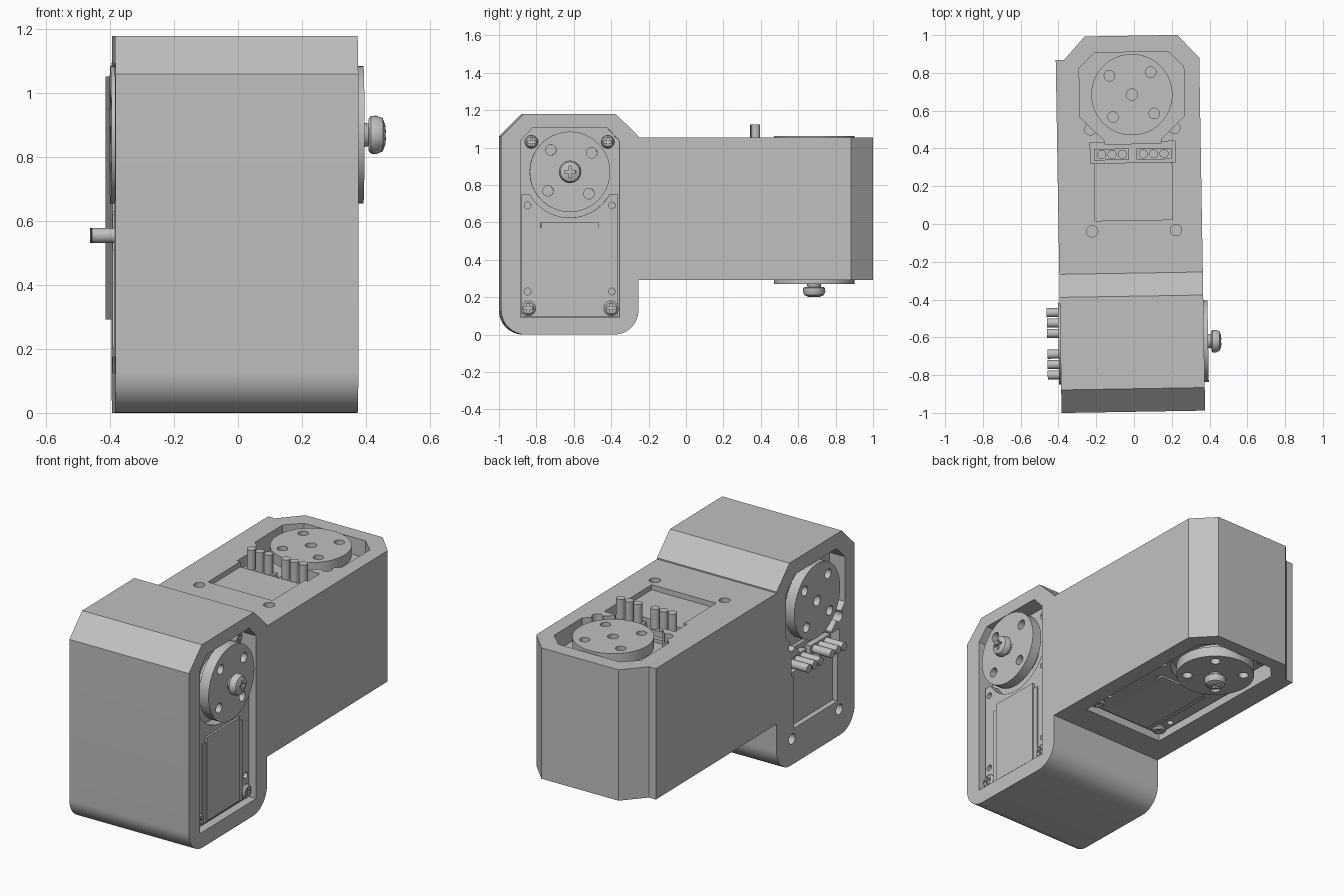
import bpy, bmesh
from math import pi, sin, cos, radians
from mathutils import Matrix, Vector

cube = bpy.data.objects.get("Cube")
if cube:
    bpy.data.objects.remove(cube, do_unlink=True)

grey = bpy.data.materials.new("light_grey")
grey.use_nodes = True
COLOUR = (0.53, 0.53, 0.53, 1)
grey.diffuse_color = COLOUR
grey.node_tree.nodes["Principled BSDF"].inputs["Base Color"].default_value = COLOUR

FACE = 0.38      # half depth of a housing
HORN_R = 0.215
TURN = Matrix.Rotation(radians(0.95), 4, "Z")


def finish(name, bm, frame):
    bmesh.ops.remove_doubles(bm, verts=bm.verts, dist=1e-5)
    bmesh.ops.recalc_face_normals(bm, faces=bm.faces)
    bm.transform(TURN @ frame)
    mesh = bpy.data.meshes.new(name)
    bm.to_mesh(mesh)
    bm.free()
    mesh.materials.append(grey)
    obj = bpy.data.objects.new(name, mesh)
    bpy.context.collection.objects.link(obj)
    return obj


def prism(name, frame, outlines, w0, w1):
    """Extrude flat outlines from depth w0 to depth w1."""
    bm = bmesh.new()
    for pts in outlines:
        low = [bm.verts.new((u, v, w0)) for u, v in pts]
        high = [bm.verts.new((u, v, w1)) for u, v in pts]
        bm.faces.new(low)
        bm.faces.new(high)
        for i in range(len(pts)):
            j = (i + 1) % len(pts)
            bm.faces.new((low[i], low[j], high[j], high[i]))
    return finish(name, bm, frame)


def lathe(name, frame, profile, centre=(0, 0), steps=32):
    bm = bmesh.new()
    verts = [bm.verts.new((centre[0] + r, centre[1], w)) for r, w in profile]
    edges = [bm.edges.new(pair) for pair in zip(verts, verts[1:])]
    bmesh.ops.spin(bm, geom=verts + edges, cent=(*centre, 0), axis=(0, 0, 1),
                   angle=2 * pi, steps=steps, use_duplicate=False)
    return finish(name, bm, frame)


def cut(target, *cutters):
    for cutter in cutters:
        mod = target.modifiers.new("cut", "BOOLEAN")
        mod.operation = "DIFFERENCE"
        mod.solver = "EXACT"
        mod.object = cutter
        bpy.context.view_layer.objects.active = target
        bpy.ops.object.modifier_apply(modifier=mod.name)
        bpy.data.objects.remove(cutter, do_unlink=True)


def arc(r, start, end, n, u=0, v=0):
    angles = [radians(start + (end - start) * i / n) for i in range(n + 1)]
    return [(u + r * cos(a), v + r * sin(a)) for a in angles]


def circle(r, u=0, v=0, n=24):
    return arc(r, 0, 360, n, u, v)[:-1]


def mirrored(half):
    return half + [(-u, v) for u, v in reversed(half)]


def box(u, v0, v1):
    return mirrored([(u, v0), (u, v1)])


def cross(size, u, v):
    a, b = size, size * 0.25
    quarter = [(a, -b), (a, b), (b, b)]
    pts = []
    for _ in range(4):
        pts += quarter
        quarter = [(-y, x) for x, y in quarter]
    return [(u + x, v + y) for x, y in pts]


def horn(name, frame, side, top, holes):
    """Round output plate on a hub, with four or five holes."""
    base = side * (top - 0.06)
    plate = prism(name, frame, [circle(HORN_R, n=64)], base, side * top)
    spots = [circle(0.028, *p) for p in arc(0.155, 41, 311, 3)] + holes
    cut(plate, prism("cutter", frame, spots, side * (top - 0.04), side * (top + 0.05)))
    prism(name + "_hub", frame, [circle(0.13, n=40)], side * 0.27, base)


def screw(name, frame, centre, r, base, height):
    head = lathe(name, frame, [(0, base), (r, base), (r, base + height * 0.5),
                               (r * 0.75, base + height * 0.9), (0, base + height)], centre)
    cut(head, prism("cutter", frame, [cross(r * 0.6, *centre)],
                    base + height * 0.55, base + height * 2))


def servo_module(tag, frame, outline):
    body = prism(tag + "_housing", frame, [outline], -FACE, FACE)

    # Pocket on the screw side
    well = mirrored([(0.265, -0.78), (0.265, 0.165), (0.2, 0.235)])
    cut(body, prism("cutter", frame, [well], FACE - 0.1, FACE + 0.1))

    # Pockets on the pin side: horn well, pin slot, label window, screw holes
    horn_well = mirrored([(0.15, -0.26), (0.15, -0.24), (0.277, -0.115),
                          (0.277, 0.145), (0.195, 0.225)])
    holes = [circle(0.03, u, v) for u in (-0.222, 0.222) for v in (-0.18, -0.72)]
    cut(body,
        prism("cutter", frame, [horn_well], -FACE - 0.1, -FACE + 0.1),
        prism("cutter", frame, [box(0.225, -0.36, -0.25)], -FACE - 0.1, -FACE + 0.08),
        prism("cutter", frame, [box(0.205, -0.665, -0.355)], -FACE - 0.1, -FACE + 0.03),
        prism("cutter", frame, holes, -FACE - 0.1, -FACE + 0.05))

    # Servo case cover with a round notch under the horn
    notch = arc(0.245, -30, -150, 24)
    deck = FACE - 0.04
    cover = prism(tag + "_servo_cover", frame,
                  [[(0.258, -0.773), (0.258, -0.1225)] + notch
                   + [(-0.258, -0.1225), (-0.258, -0.773)]], FACE - 0.11, deck)
    pips = [circle(0.018, u, v) for u in (-0.225, 0.225) for v in (-0.18, -0.64)]
    cut(cover, prism("cutter", frame, pips, deck - 0.03, deck + 0.05))
    prism(tag + "_cover_rib", frame, [box(0.185, -0.765, -0.3)], deck - 0.01, deck + 0.006)
    prism(tag + "_cover_panel", frame, [box(0.155, -0.755, -0.27)], deck - 0.01, deck + 0.012)

    # Case screws
    for u in (-0.222, 0.222):
        screw(tag + "_lower_screw", frame, (u, -0.73), 0.04, deck - 0.005, 0.025)
        screw(tag + "_upper_screw", frame, (u * 0.92, 0.16), 0.035, FACE - 0.1, 0.04)

    # Output horns and the centre screw
    horn(tag + "_drive_horn", frame, 1, FACE + 0.022, [])
    horn(tag + "_idle_horn", frame, -1, FACE + 0.01, [circle(0.03)])
    lathe(tag + "_screw_neck", frame, [(0, 0.395), (0.04, 0.395), (0.034, 0.425), (0, 0.425)])
    head = lathe(tag + "_centre_screw", frame,
                 [(0, 0.418), (0.05, 0.418), (0.059, 0.425), (0.06, 0.443),
                  (0.052, 0.462), (0.03, 0.471), (0, 0.473)])
    cut(head, prism("cutter", frame, [cross(0.03, 0, 0)], 0.455, 0.5))

    # Two plugs with three pins each
    prism(tag + "_pin_plugs", frame,
          [[(s * u, v) for u, v in ((0.02, -0.345), (0.205, -0.345), (0.205, -0.285), (0.02, -0.285))]
           for s in (-1, 1)], -FACE + 0.085, -FACE + 0.045)
    pins = [circle(0.024, s * u, -0.315, 20) for s in (-1, 1) for u in (0.055, 0.11, 0.165)]
    prism(tag + "_pins", frame, pins, -FACE + 0.085, -FACE - 0.07)


def axes(u, v, w, origin):
    m = Matrix((u, v, w)).transposed().to_4x4()
    m.translation = Vector(origin)
    return m


# Upright front module: chamfered top, rounded bottom
upright = mirrored(arc(0.13, -90, 0, 12, 0.237, -0.74) + [(0.367, 0.19), (0.245, 0.31)])
servo_module("front", axes((0, 1, 0), (0, 0, 1), (1, 0, 0), (-0.02, -0.627, 0.87)), upright)

# Lying rear module: chamfered end and a thicker wall on one side
lying = [(-0.36, -0.945), (-0.36, 0.19), (-0.245, 0.312), (0.245, 0.312),
         (0.355, 0.19), (0.4, 0.19), (0.4, -0.945)]
servo_module("rear", axes((-1, 0, 0), (0, 1, 0), (0, 0, -1), (0, 0.685, 0.6725)), lying)

# Smooth round surfaces, keep hard edges
bpy.ops.object.select_all(action="DESELECT")
for obj in bpy.context.collection.objects:
    if obj.type == "MESH" and grey.name in obj.data.materials:
        obj.select_set(True)
        bpy.context.view_layer.objects.active = obj
bpy.ops.object.shade_smooth_by_angle(angle=radians(30))
